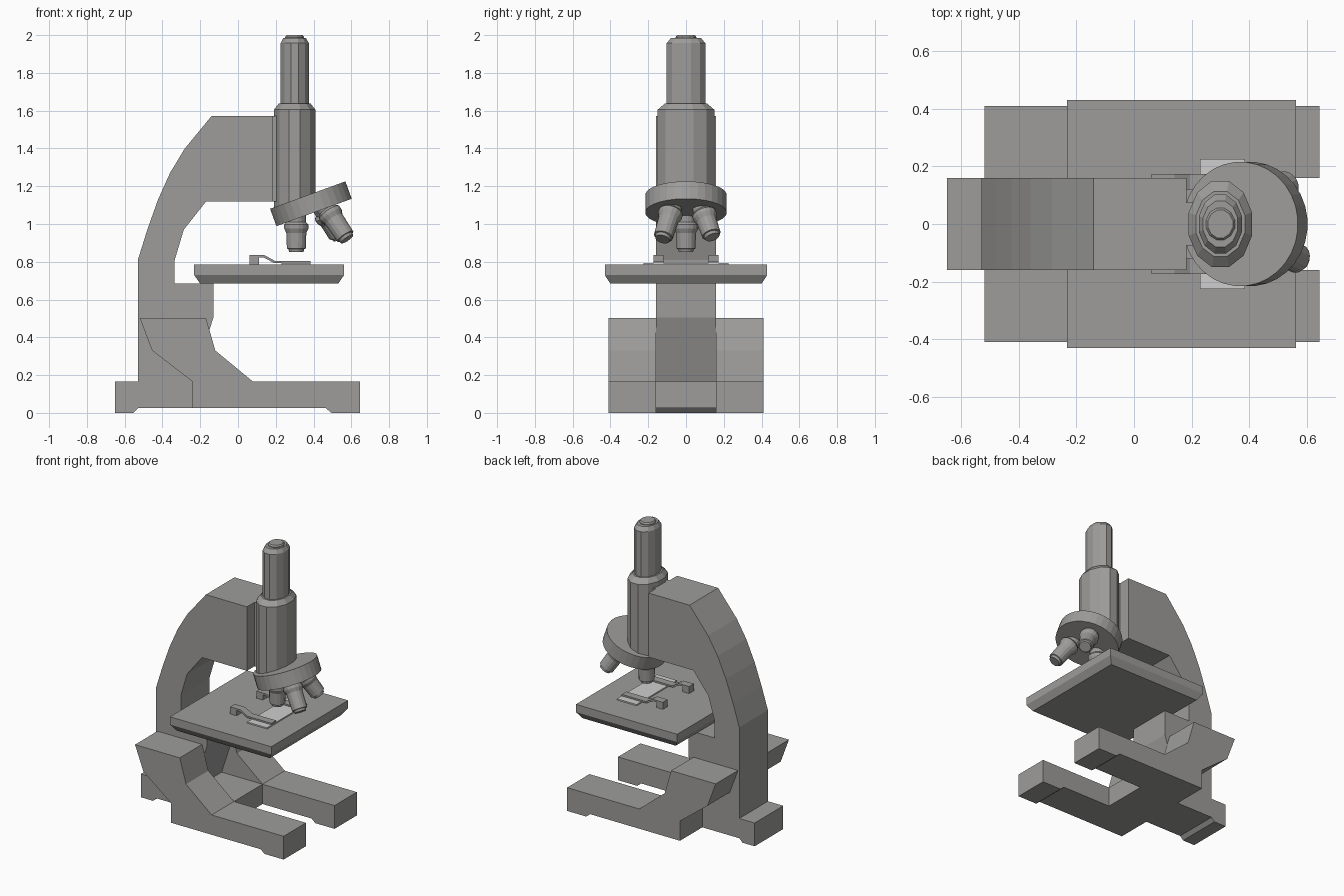
import bpy, bmesh, math
from mathutils import Matrix, Vector

if "Cube" in bpy.data.objects:
    bpy.data.objects.remove(bpy.data.objects["Cube"])


def material(name, rgb):
    m = bpy.data.materials.new(name)
    m.diffuse_color = (*rgb, 1)
    m.use_nodes = True
    m.node_tree.nodes["Principled BSDF"].inputs["Base Color"].default_value = m.diffuse_color
    return m


GREY = material("warm_grey", (0.34, 0.335, 0.325))
GLASS = material("pale_glass", (0.62, 0.62, 0.62))


def finish(name, bm, mat=GREY):
    bmesh.ops.recalc_face_normals(bm, faces=bm.faces)
    me = bpy.data.meshes.new(name)
    bm.to_mesh(me)
    bm.free()
    me.materials.append(mat)
    ob = bpy.data.objects.new(name, me)
    bpy.context.collection.objects.link(ob)
    return ob


def extrude_profile(name, pts, y0, y1, mat=GREY):
    """Side profile in x/z, extruded from y0 to y1."""
    bm = bmesh.new()
    face = bm.faces.new([bm.verts.new((x, y0, z)) for x, z in pts])
    ext = bmesh.ops.extrude_face_region(bm, geom=[face])["geom"]
    verts = [g for g in ext if isinstance(g, bmesh.types.BMVert)]
    bmesh.ops.translate(bm, verts=verts, vec=(0, y1 - y0, 0))
    return finish(name, bm, mat)


def loft(name, rings, sides, matrix=Matrix(), mat=GREY, turn=0.5):
    """Stack of elliptical rings (rx, ry, z), flat sides facing the axes."""
    bm = bmesh.new()
    k = 1 / math.cos(math.pi / sides)
    loops = []
    for rx, ry, z in rings:
        angles = [(i + turn) * math.tau / sides for i in range(sides)]
        loops.append([bm.verts.new((rx * k * math.cos(a), ry * k * math.sin(a), z))
                      for a in angles])
    for a, b in zip(loops, loops[1:]):
        for i in range(sides):
            j = (i + 1) % sides
            bm.faces.new((a[i], a[j], b[j], b[i]))
    bm.faces.new(loops[0])
    bm.faces.new(loops[-1])
    bm.transform(matrix)
    return finish(name, bm, mat)


# Curved arm with rear foot and the web between the legs
extrude_profile("arm", [
    (-0.65, 0), (-0.555, 0), (-0.53, 0.025), (0.08, 0.025), (0.08, 0.165),
    (-0.24, 0.165), (-0.13, 0.505), (-0.13, 0.684), (-0.335, 0.684),
    (-0.335, 0.81), (-0.287, 0.97), (-0.17, 1.118), (0.182, 1.118),
    (0.182, 1.572), (-0.14, 1.572), (-0.285, 1.395), (-0.36, 1.27),
    (-0.425, 1.125), (-0.48, 0.97), (-0.53, 0.81), (-0.53, 0.165),
    (-0.65, 0.165)], -0.16, 0.16)

# Two front legs with raised cheeks beside the arm
for side, s in (("right", -1), ("left", 1)):
    extrude_profile(side + "_leg", [
        (-0.24, 0.025), (0.465, 0.025), (0.495, 0), (0.645, 0), (0.645, 0.165),
        (0.08, 0.165), (-0.12, 0.33), (-0.17, 0.503), (-0.52, 0.503),
        (-0.455, 0.33), (-0.24, 0.165)], s * 0.16, s * 0.41)

# Stage plate with bevelled underside
loft("stage", [(0.365, 0.40, 0.684), (0.397, 0.43, 0.73), (0.397, 0.43, 0.785)],
     4, Matrix.Translation((0.165, 0, 0)) @ Matrix.Identity(4))
stage = bpy.data.objects["stage"]

# Glass slide and the two spring clips
extrude_profile("glass_slide", [(0.23, 0.785), (0.385, 0.785),
                                (0.385, 0.794), (0.23, 0.794)], -0.225, 0.225, GLASS)
for side, s in (("right", -1), ("left", 1)):
    extrude_profile(side + "_clip", [
        (0.06, 0.785), (0.11, 0.785), (0.11, 0.823), (0.135, 0.823),
        (0.19, 0.794), (0.383, 0.794), (0.383, 0.805), (0.195, 0.805),
        (0.14, 0.835), (0.06, 0.835)], s * 0.12, s * 0.173)

# Neck joining the arm to the tube
extrude_profile("neck", [(0.15, 1.118), (0.25, 1.118), (0.25, 1.572),
                         (0.15, 1.572)], -0.075, 0.075)

# Body tube, eyepiece tube and cap
TUBE = Matrix.Translation((0.3, 0, 0))
loft("body_tube", [(0.11, 0.15, 1.08), (0.11, 0.15, 1.605), (0.085, 0.113, 1.637)],
     12, TUBE)
loft("eyepiece_tube", [(0.075, 0.102, 1.62), (0.075, 0.102, 1.957),
                       (0.06, 0.08, 1.985)], 12, TUBE)
loft("eyepiece_cap", [(0.05, 0.055, 1.98), (0.05, 0.055, 1.99),
                      (0.043, 0.048, 2.0)], 12, TUBE)

# Tilted nosepiece disc
TILT = math.radians(20)
NOSE = Matrix.Translation((0.386, 0, 1.107)) @ Matrix.Rotation(-TILT, 4, "Y")
loft("nosepiece", [(0.212, 0.215, -0.049), (0.212, 0.215, 0.049)], 32, NOSE)

# Three objectives splayed around the disc axis
for name, angle, length in (("short_objective", 180, 0.175),
                            ("medium_objective", 60, 0.18),
                            ("long_objective", -47, 0.205)):
    a = math.radians(angle)
    radial = Vector((math.cos(a), math.sin(a), 0))
    axis = (radial * math.sin(TILT) - Vector((0, 0, math.cos(TILT)))).normalized()
    place = (NOSE @ Matrix.Translation(radial * 0.1 + Vector((0, 0, -0.049)))
             @ axis.to_track_quat("Z", "Y").to_matrix().to_4x4())
    profile = [(0.05, -0.05), (0.05, 0.015), (0.064, 0.03), (0.064, 0.05),
               (0.053, 0.075), (0.05, length - 0.018), (0.042, length - 0.016),
               (0.038, length)]
    loft(name, [(r, r, z) for r, z in profile], 16, place)
